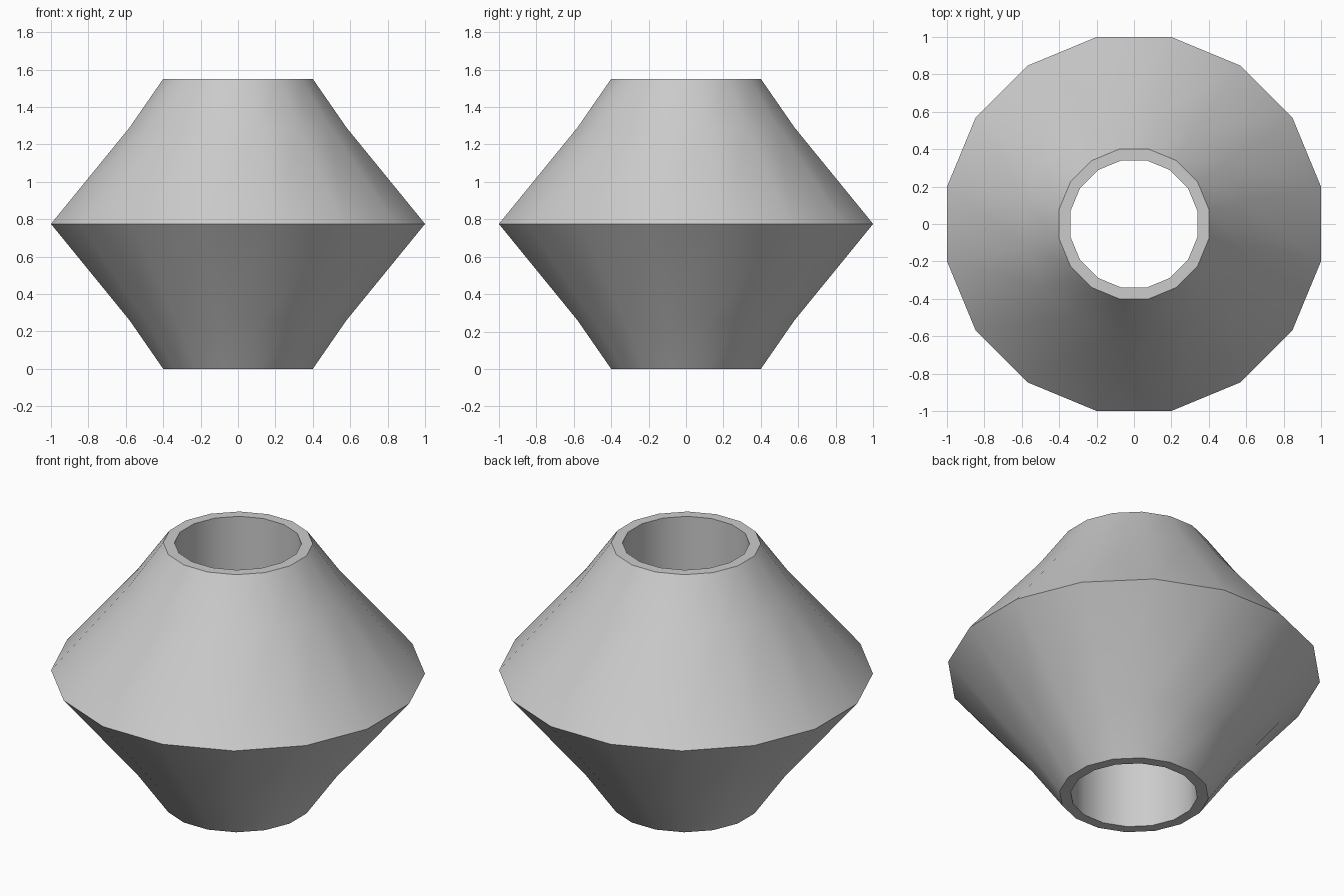
import bpy, bmesh, math

if "Cube" in bpy.data.objects:
    bpy.data.objects.remove(bpy.data.objects["Cube"])

SIDES = 16
# Closed cross-section: (distance to the flat of the polygon, height)
profile = [(0.40, 0.0), (0.58, 0.26), (1.00, 0.775), (0.58, 1.29),
           (0.40, 1.55), (0.34, 1.55), (0.34, 0.0)]

# Double-cone bead with a straight bore: one ring of points per profile point
bm = bmesh.new()
rings = []
for apothem, z in profile:
    r = apothem / math.cos(math.pi / SIDES)
    angles = [(i + 0.5) * 2 * math.pi / SIDES for i in range(SIDES)]
    rings.append([bm.verts.new((r * math.cos(a), r * math.sin(a), z)) for a in angles])

for k, low in enumerate(rings):
    high = rings[(k + 1) % len(rings)]
    for i in range(SIDES):
        j = (i + 1) % SIDES
        bm.faces.new((low[i], low[j], high[j], high[i]))
bmesh.ops.recalc_face_normals(bm, faces=bm.faces)

mesh = bpy.data.meshes.new("double_cone_bead")
bm.to_mesh(mesh)
bm.free()
bead = bpy.data.objects.new("double_cone_bead", mesh)
bpy.context.collection.objects.link(bead)

# Smooth cones, crisp equator and rims
bpy.context.view_layer.objects.active = bead
bead.select_set(True)
bpy.ops.object.shade_smooth_by_angle(angle=math.radians(30))
